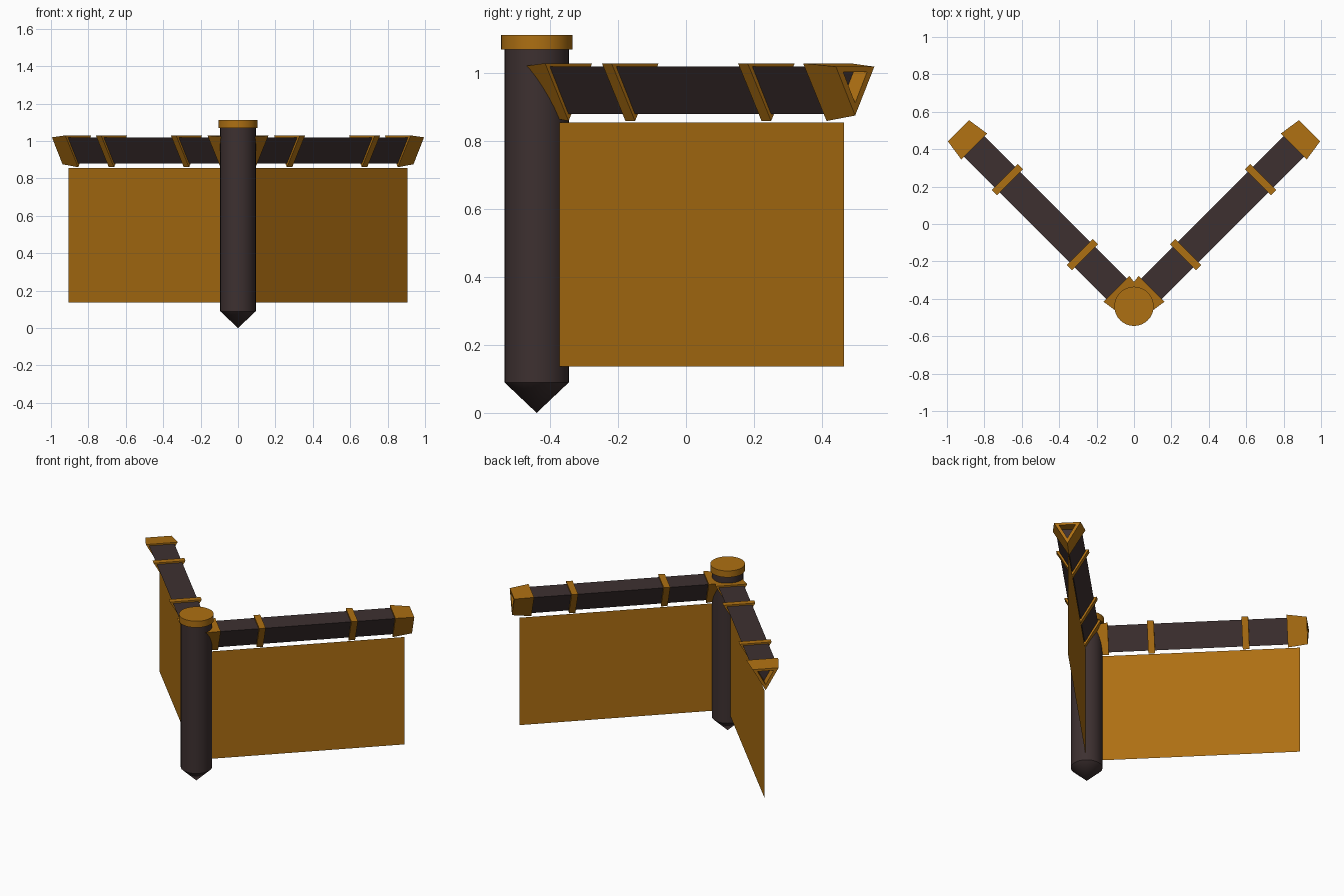
import bpy, bmesh, math
from mathutils import Vector

if "Cube" in bpy.data.objects:
    bpy.data.objects.remove(bpy.data.objects["Cube"])

R = math.sqrt(0.5)
POST_Y = -0.44


def material(name, rgb):
    m = bpy.data.materials.new(name)
    m.diffuse_color = (*rgb, 1)
    m.use_nodes = True
    m.node_tree.nodes["Principled BSDF"].inputs["Base Color"].default_value = m.diffuse_color
    return m


WOOD = material("dark_wood", (0.047, 0.03, 0.03))
TAN = material("ochre", (0.42, 0.16, 0.006))


def finish(name, bm, mat, smooth=False):
    bmesh.ops.recalc_face_normals(bm, faces=bm.faces[:])
    me = bpy.data.meshes.new(name)
    bm.to_mesh(me)
    bm.free()
    me.materials.append(mat)
    ob = bpy.data.objects.new(name, me)
    bpy.context.collection.objects.link(ob)
    if smooth:
        bpy.ops.object.select_all(action='DESELECT')
        ob.select_set(True)
        bpy.context.view_layer.objects.active = ob
        bpy.ops.object.shade_smooth_by_angle(angle=math.radians(35))
    return ob


def at(side, s, w, z):
    # s: distance along the wing from the post, w: sideways offset
    return Vector((side * (s + w) * R, POST_Y + (s - w) * R, z))


def loft(name, side, sections, mat, closed=False):
    # triangular sections (s, half width, top z, bottom z); closed joins last to first
    bm = bmesh.new()
    rings = [[bm.verts.new(at(side, s, w, z)) for w, z in ((-h, top), (h, top), (0, low))]
             for s, h, top, low in sections]
    pairs = list(zip(rings, rings[1:]))
    if closed:
        pairs.append((rings[-1], rings[0]))
    else:
        bm.faces.new(rings[0])
        bm.faces.new(rings[-1])
    for a, b in pairs:
        for i in range(3):
            j = (i + 1) % 3
            bm.faces.new((a[i], a[j], b[j], b[i]))
    return finish(name, bm, mat)


def lathe(name, profile, mat, n=32):
    bm = bmesh.new()
    vs = [bm.verts.new((r, 0, z)) for r, z in profile]
    es = [bm.edges.new(p) for p in zip(vs, vs[1:])]
    bmesh.ops.spin(bm, geom=vs + es, cent=(0, 0, 0), axis=(0, 0, 1),
                   angle=2 * math.pi, steps=n)
    bmesh.ops.remove_doubles(bm, verts=bm.verts[:], dist=1e-4)
    bmesh.ops.translate(bm, verts=bm.verts[:], vec=(0, POST_Y, 0))
    return finish(name, bm, mat, True)


# Corner post with pointed foot, and its cap
lathe("post", [(0, 0), (0.095, 0.09), (0.095, 1.075), (0, 1.075)], WOOD)
lathe("post_cap", [(0, 1.07), (0.105, 1.07), (0.105, 1.113), (0, 1.113)], TAN)

for side, tag in ((1, "right"), (-1, "left")):
    # Triangular rail
    loft(f"rail_{tag}", side, [(0.05, 0.078, 1.02, 0.88), (1.27, 0.078, 1.02, 0.88)], WOOD)
    # Bands around the rail
    for k, s in enumerate((0.39, 0.957)):
        loft(f"band_{tag}_{k + 1}", side,
             [(s - 0.02, 0.098, 1.03, 0.86), (s + 0.02, 0.098, 1.03, 0.86)], TAN)
    # Tapered hollow sleeves on both rail ends
    for k, (wide, narrow, deep) in enumerate(((0.133, 0.012, 0.055), (1.208, 1.327, 1.265))):
        loft(f"end_sleeve_{tag}_{k + 1}", side,
             [(wide, 0.098, 1.03, 0.86), (narrow, 0.08, 1.02, 0.876),
              (narrow, 0.05, 1.005, 0.913), (deep, 0.05, 1.005, 0.913),
              (wide, 0.07, 1.015, 0.89)], TAN, closed=True)
    # Hanging panel
    bm = bmesh.new()
    bm.faces.new([bm.verts.new(at(side, s, 0, z)) for s, z in
                  ((0.085, 0.137), (1.28, 0.137), (1.28, 0.855), (0.085, 0.855))])
    finish(f"panel_{tag}", bm, TAN)
